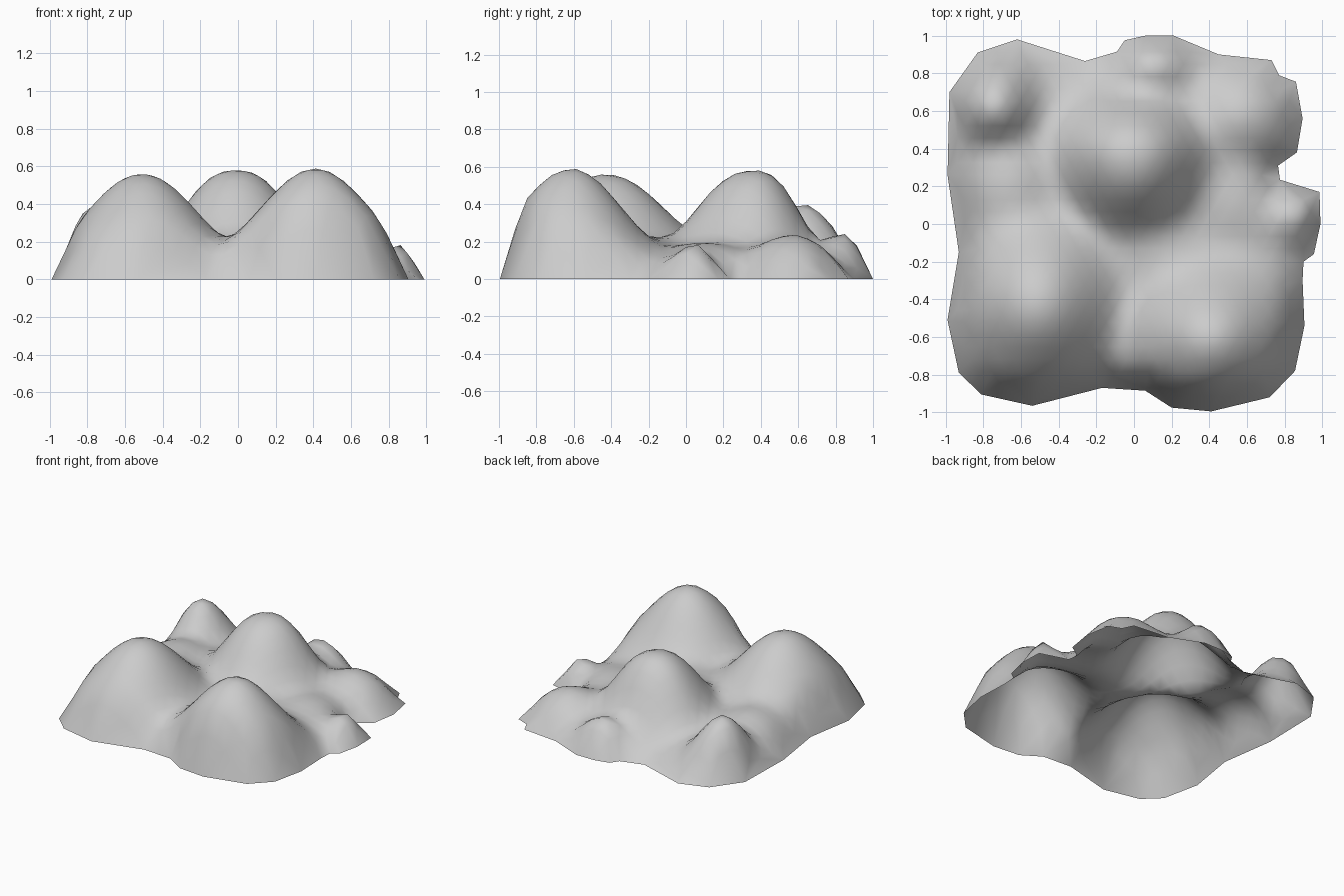
import bpy, bmesh, math
from mathutils import Vector
from mathutils.geometry import delaunay_2d_cdt, intersect_point_line

if "Cube" in bpy.data.objects:
    bpy.data.objects.remove(bpy.data.objects["Cube"])

# Ground outline, seen from above (counter-clockwise)
RIM = [(-.62, .98), (-.83, .91), (-.98, .70), (-.99, .26), (-.93, -.15), (-.99, -.51),
       (-.93, -.79), (-.81, -.905), (-.54, -.965), (-.17, -.87), (.06, -.885), (.20, -.975),
       (.41, -.995), (.72, -.92), (.855, -.78), (.905, -.54), (.895, -.30), (.90, -.20),
       (.955, -.16), (.99, 0), (.985, .17), (.775, .235), (.765, .31), (.865, .38),
       (.895, .56), (.86, .755), (.77, .79), (.73, .87), (.45, .90), (.21, 1), (.06, 1),
       (-.05, .975), (-.09, .915), (-.26, .865)]
RIM = [Vector(p) for p in RIM]

# Hills: x, y, height, x spread, y spread south, y spread north, roundness
HILLS = [(-.51, -.43, .56, .31, .34, .35, 2.1),   # front left
         (.41, -.61, .59, .31, .31, .285, 2),     # front right
         (-.01, .37, .58, .30, .33, .24, 2.5),    # centre
         (-.74, .62, .40, .17, .17, .20, 2),      # back left
         (.56, .57, .23, .22, .22, .20, 2),       # back right
         (.10, .85, .24, .18, .18, .20, 2),       # back
         (.87, .05, .19, .12, .13, .13, 2),       # right knoll
         (.50, .10, .18, .25, .25, .25, 2),       # right saddle
         (.12, -.15, .21, .30, .25, .25, 2),      # middle saddle
         (-.66, .20, .25, .24, .30, .30, 2)]      # left ridge


def rim_distance(p):
    best = 9
    for a, b in zip(RIM, RIM[1:] + RIM[:1]):
        q, t = intersect_point_line(p, a, b)
        q = a + (b - a) * min(1, max(0, t))
        best = min(best, (p - q.to_2d()).length)
    return best


def ease(d, width):
    t = min(1, d / width)
    return 1 - (1 - t) ** 2


def height(p):
    d = rim_distance(p)
    total = (.14 * ease(d, .35)) ** 4
    for x, y, h, sx, south, north, power in HILLS:
        sy = north if p.y > y else south
        r = math.hypot((p.x - x) / sx, (p.y - y) / sy)
        total += (h * math.exp(-r ** power / 2) * ease(d, .16)) ** 4
    return total ** .25


# Staggered interior points, joined to the outline by triangulation
STEP = .075
points = list(RIM)
for j in range(-15, 16):
    for i in range(-14, 15):
        p = Vector(((i + .5 * (j % 2)) * STEP, j * STEP * .87))
        if rim_distance(p) > .04:
            points.append(p)
verts, _, faces, *_ = delaunay_2d_cdt(points, [], [list(range(len(RIM)))], 1, 1e-5)

# Hilly terrain, open underneath
bm = bmesh.new()
bm_verts = []
for v in verts:
    p = Vector((v[0], v[1]))
    z = height(p) if rim_distance(p) > 1e-3 else 0
    bm_verts.append(bm.verts.new((p.x, p.y, z)))
for f in faces:
    face = bm.faces.new([bm_verts[i] for i in f])
    face.smooth = True
    face.normal_update()
    if face.normal.z < 0:
        face.normal_flip()

# Remove stray points outside the outline
bmesh.ops.delete(bm, geom=[v for v in bm.verts if not v.link_faces], context='VERTS')
mesh = bpy.data.meshes.new("hills")
bm.to_mesh(mesh)
bm.free()
hills = bpy.data.objects.new("hills", mesh)
bpy.context.collection.objects.link(hills)
